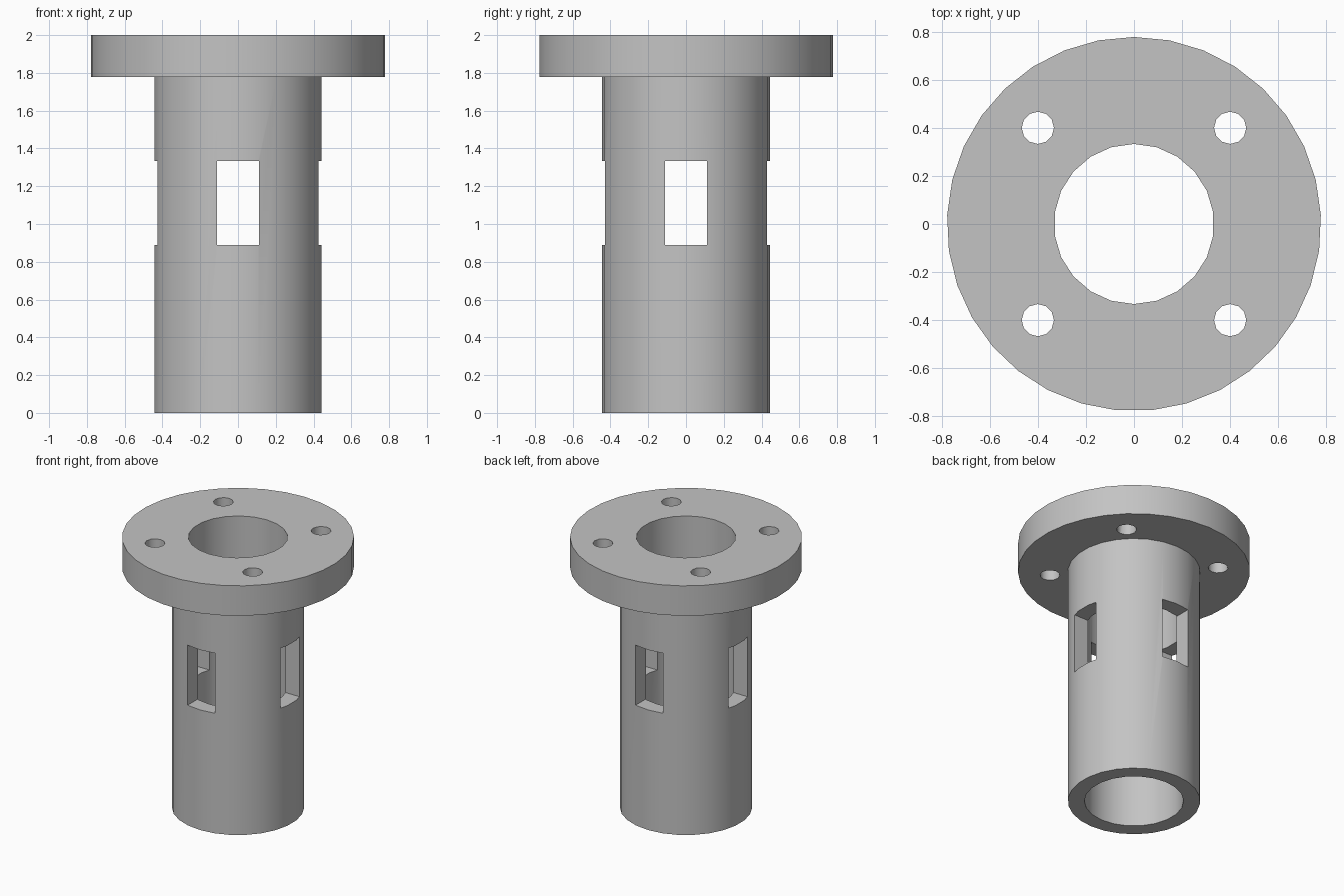
import bpy
import math
from mathutils import Matrix

default = bpy.data.objects.get("Cube")
if default:
    bpy.data.objects.remove(default, do_unlink=True)

grey = bpy.data.materials.new("plain grey")
grey.use_nodes = True
colour = (0.55, 0.55, 0.55, 1)
grey.diffuse_color = colour
grey.node_tree.nodes["Principled BSDF"].inputs["Base Color"].default_value = colour


def cylinder(name, radius, bottom, top, sides, x=0, y=0):
    """Upright cylinder with its first corner towards +y."""
    bpy.ops.mesh.primitive_cylinder_add(
        vertices=sides, radius=radius, depth=top - bottom,
        location=(x, y, (bottom + top) / 2))
    obj = bpy.context.object
    obj.name = name
    obj.data.materials.append(grey)
    return obj


def box(name, size, centre):
    bpy.ops.mesh.primitive_cube_add(size=1, location=centre)
    obj = bpy.context.object
    obj.name = name
    obj.data.transform(Matrix.Diagonal((*size, 1)))
    obj.data.materials.append(grey)
    return obj


def combine(target, tool, operation):
    """Apply one exact boolean and discard the tool."""
    tool.hide_render = True
    mod = target.modifiers.new("boolean", "BOOLEAN")
    mod.operation = operation
    mod.solver = "EXACT"
    mod.object = tool
    bpy.ops.object.select_all(action="DESELECT")
    bpy.context.view_layer.objects.active = target
    target.select_set(True)
    bpy.ops.object.modifier_apply(modifier=mod.name)
    bpy.data.objects.remove(tool, do_unlink=True)


# Sleeve with a wide flange on top
sleeve = cylinder("flanged_sleeve", 0.444, 0, 1.9, 26)
combine(sleeve, cylinder("flange", 0.778, 1.778, 2, 33), "UNION")

# Central bore
combine(sleeve, cylinder("bore", 0.333, -0.1, 2.1, 22), "DIFFERENCE")

# Four bolt holes through the flange
for x in (-0.4, 0.4):
    for y in (-0.4, 0.4):
        combine(sleeve, cylinder("bolt_hole", 0.067, 1.7, 2.1, 12, x, y), "DIFFERENCE")

# Crossed slots open four windows in the wall
for size in ((0.222, 2, 0.444), (2, 0.222, 0.444)):
    combine(sleeve, box("window_slot", size, (0, 0, 1.111)), "DIFFERENCE")

# Smooth walls, sharp rims
sleeve.select_set(True)
bpy.context.view_layer.objects.active = sleeve
bpy.ops.object.shade_smooth_by_angle(angle=math.radians(35))
